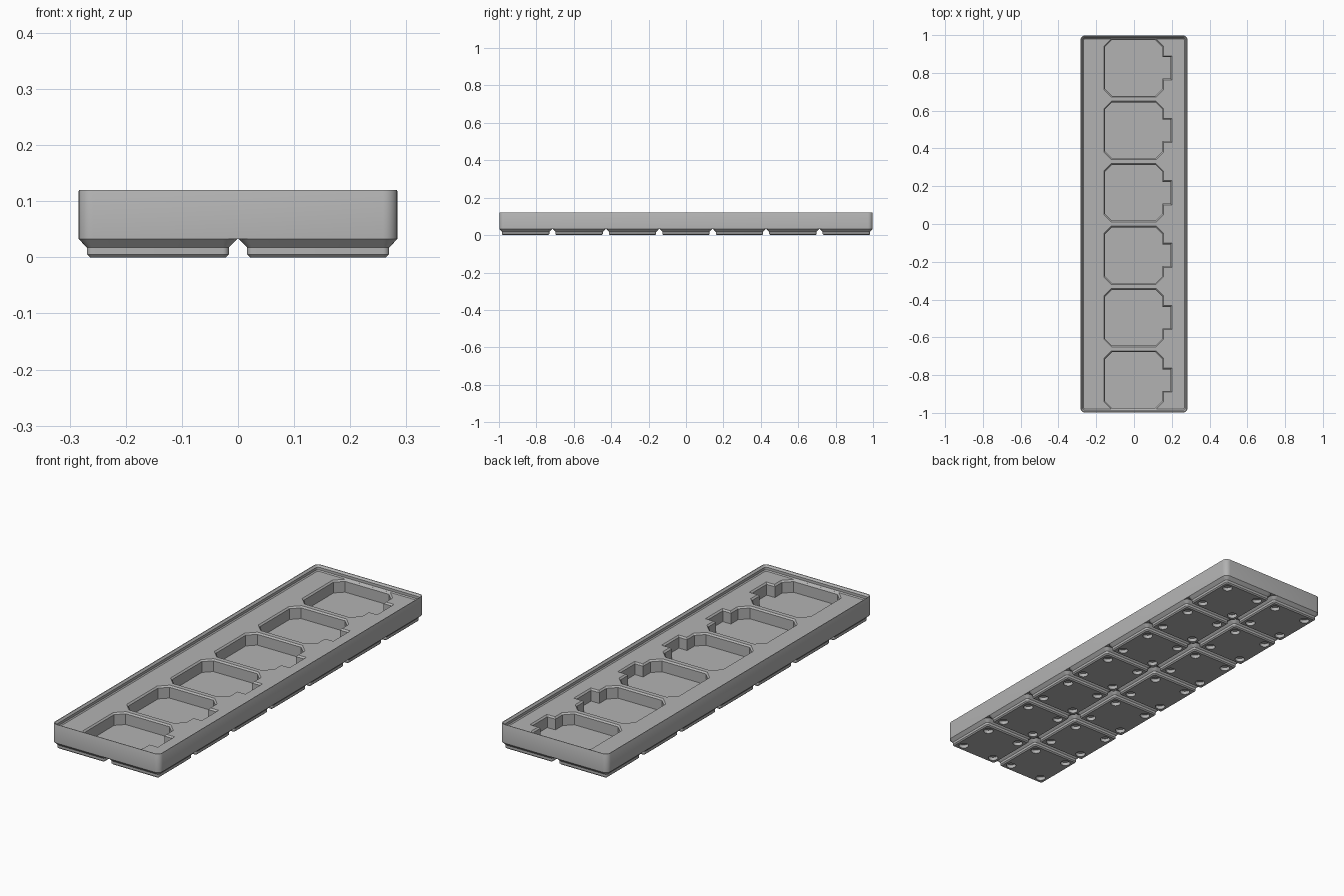
import bpy, bmesh, math

if "Cube" in bpy.data.objects:
    bpy.data.objects.remove(bpy.data.objects["Cube"], do_unlink=True)

MM = 2 / 294          # one millimetre in model units
PITCH = 42 * MM       # size of one grid cell
COLS, ROWS = 2, 7
FLOOR_Z, TOP_Z, FOOT_Z = 14 * MM, 17.7 * MM, 4.8 * MM

grey = bpy.data.materials.new("light_grey")
grey.use_nodes = True
colour = (0.45, 0.45, 0.45, 1)
grey.diffuse_color = colour
grey.node_tree.nodes["Principled BSDF"].inputs["Base Color"].default_value = colour


def rounded_rect(hx, hy, r, steps=6):
    points = []
    for i, (sx, sy) in enumerate([(1, 1), (-1, 1), (-1, -1), (1, -1)]):
        for k in range(steps + 1):
            a = math.pi / 2 * (i + k / steps)
            points.append((sx * (hx - r) + r * math.cos(a),
                           sy * (hy - r) + r * math.sin(a)))
    return points


def pocket_outline(inset):
    # chamfered rectangle with a rectangular tab on the +x side
    x0, x1, xt = -0.16 + inset, 0.157 - inset, 0.2 - inset
    h, t, c = 0.1545 - inset, 0.064 - inset, 0.04 - 0.59 * inset
    return [(x0 + c, -h), (x1 - c, -h), (x1, -h + c), (x1, -t), (xt, -t),
            (xt, t), (x1, t), (x1, h - c), (x1 - c, h), (x0 + c, h),
            (x0, h - c), (x0, -h + c)]


def loft(name, rings, location=(0, 0, 0)):
    """Skin a list of (outline, z) rings and cap both ends."""
    bm = bmesh.new()
    loops = [[bm.verts.new((x, y, z)) for x, y in pts] for pts, z in rings]
    n = len(loops[0])
    for a, b in zip(loops, loops[1:]):
        for i in range(n):
            j = (i + 1) % n
            bm.faces.new((a[i], a[j], b[j], b[i]))
    bm.faces.new(loops[0][::-1])
    bm.faces.new(loops[-1])
    bmesh.ops.recalc_face_normals(bm, faces=bm.faces)
    mesh = bpy.data.meshes.new(name)
    bm.to_mesh(mesh)
    bm.free()
    mesh.materials.append(grey)
    obj = bpy.data.objects.new(name, mesh)
    obj.location = location
    bpy.context.collection.objects.link(obj)
    return obj


def select(obj):
    bpy.ops.object.select_all(action='DESELECT')
    obj.select_set(True)
    bpy.context.view_layer.objects.active = obj


def cut(target, cutters):
    select(target)
    for cutter in cutters:
        mod = target.modifiers.new("cut", 'BOOLEAN')
        mod.operation, mod.solver, mod.object = 'DIFFERENCE', 'EXACT', cutter
        bpy.ops.object.modifier_apply(modifier=mod.name)
        bpy.data.objects.remove(cutter, do_unlink=True)
    bpy.ops.object.shade_smooth_by_angle(angle=math.radians(30))


# Tray body: outer wall, stacking lip profile and inner deck (inset mm, z)
hx, hy = COLS * PITCH / 2 - 0.25 * MM, ROWS * PITCH / 2 - 0.25 * MM
profile = [(0, FOOT_Z), (0, TOP_Z - 0.4 * MM), (0.2 * MM, TOP_Z),
           (0.7 * MM, TOP_Z), (1.9 * MM, FLOOR_Z + 2.5 * MM),
           (1.9 * MM, FLOOR_Z + 0.7 * MM), (2.6 * MM, FLOOR_Z)]
tray = loft("tray_body", [(rounded_rect(hx - d, hy - d, 3.75 * MM - d), z)
                          for d, z in profile])

# Six pockets with a bevelled rim
EDGE = 0.007
pockets = []
for i in range(6):
    rings = [(pocket_outline(EDGE), 0.037), (pocket_outline(EDGE), FLOOR_Z - EDGE),
             (pocket_outline(0), FLOOR_Z), (pocket_outline(0), FLOOR_Z + 0.002)]
    pockets.append(loft("pocket_cutter", rings, (0, 0.826 - 0.3304 * i, 0)))
cut(tray, pockets)

# Stepped foot with four round magnet holes
foot_profile = [(17.8, 0.8, 0), (18.6, 1.6, 0.8), (18.6, 1.6, 2.6), (20.75, 3.75, 4.8)]
foot = loft("foot", [(rounded_rect(h * MM, h * MM, r * MM), z * MM)
                     for h, r, z in foot_profile])
R, D = 3.25 * MM, 13 * MM
circle = rounded_rect(R, R, R * 0.999, 6)
holes = [loft("hole_cutter", [(circle, -MM), (circle, 2.4 * MM)], (sx * D, sy * D, 0))
         for sx in (-1, 1) for sy in (-1, 1)]
cut(foot, holes)

# Repeat the foot over the grid
for c in range(COLS):
    for r in range(ROWS):
        part = foot if c == r == 0 else foot.copy()
        if part is not foot:
            bpy.context.collection.objects.link(part)
        part.name = f"foot_{c + 1}_{r + 1}"
        part.location = ((c - (COLS - 1) / 2) * PITCH, (r - (ROWS - 1) / 2) * PITCH, 0)
